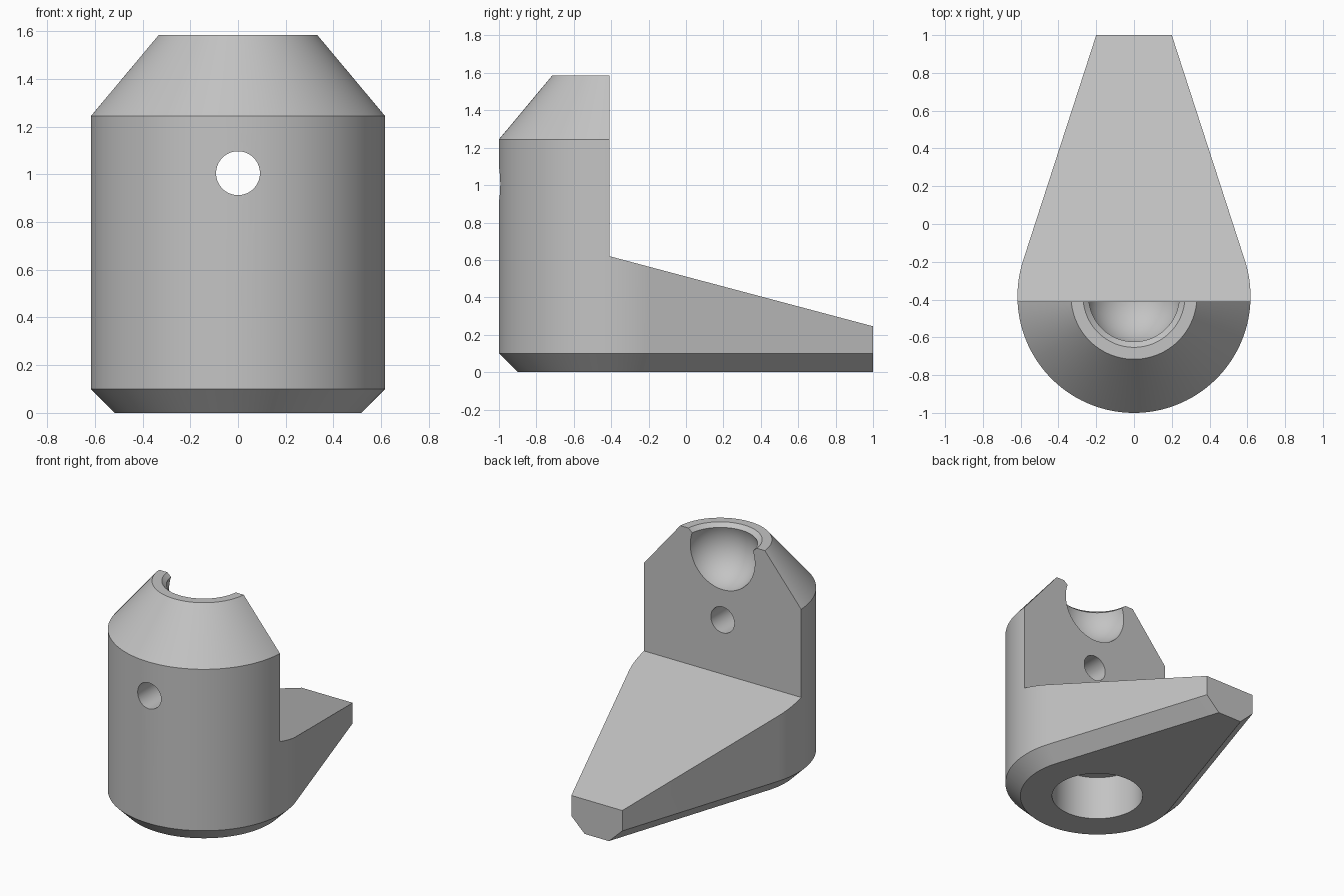
import bpy, bmesh
from math import sin, cos, pi, acos, atan2, hypot, sqrt
from mathutils import Matrix, Vector

if "Cube" in bpy.data.objects:
    bpy.data.objects.remove(bpy.data.objects["Cube"])

CY, R = -0.383, 0.617          # centre and radius of the round post
TAIL_X, TAIL_Y = 0.2, 1.0      # half width and end of the tapered foot
BEVEL = 0.1                    # chamfer around the underside
WALL_Y = -0.41                 # flat back of the post

grey = bpy.data.materials.new("plain grey")
grey.use_nodes = True
grey.diffuse_color = (0.55, 0.55, 0.55, 1)
grey.node_tree.nodes["Principled BSDF"].inputs["Base Color"].default_value = grey.diffuse_color


def make_object(name, bm):
    bmesh.ops.recalc_face_normals(bm, faces=bm.faces)
    mesh = bpy.data.meshes.new(name)
    bm.to_mesh(mesh)
    bm.free()
    obj = bpy.data.objects.new(name, mesh)
    mesh.materials.append(grey)
    bpy.context.collection.objects.link(obj)
    return obj


def loft(name, rings):
    """Skin a stack of equal rings and cap both ends."""
    bm = bmesh.new()
    loops = [[bm.verts.new(p) for p in ring] for ring in rings]
    n = len(loops[0])
    for low, high in zip(loops, loops[1:]):
        for i in range(n):
            j = (i + 1) % n
            bm.faces.new((low[i], low[j], high[j], high[i]))
    bm.faces.new(loops[0])
    bm.faces.new(loops[-1])
    return make_object(name, bm)


def lathe(name, profile, segments=96):
    """Solid of revolution about the post axis from (radius, height) pairs."""
    rings = [[(r * cos(2 * pi * i / segments), CY + r * sin(2 * pi * i / segments), z)
              for i in range(segments)] for r, z in profile]
    return loft(name, rings)


def cut(target, cutter):
    mod = target.modifiers.new(cutter.name, "BOOLEAN")
    mod.operation, mod.solver, mod.object = "DIFFERENCE", "EXACT", cutter
    bpy.context.view_layer.objects.active = target
    bpy.ops.object.modifier_apply(modifier=mod.name)
    bpy.data.objects.remove(cutter)


# Teardrop outline: an arc joined by tangent lines to the end of the foot
dx, dy = TAIL_X, TAIL_Y - CY
tangent = atan2(dy, dx) - acos(R / hypot(dx, dy))


def outline(z, inset=0.0, scale=1.0, steps=96):
    sweep = pi + 2 * tangent
    points = [((R - inset) * cos(tangent - sweep * i / steps),
               (R - inset) * sin(tangent - sweep * i / steps)) for i in range(steps + 1)]
    end_x = TAIL_X - inset / cos(tangent)
    points += [(-end_x, dy), (end_x, dy)]
    return [(x * scale, CY + y * scale, z) for x, y in points]


# Post and foot in one body: chamfered base, straight wall, conical top
body = loft("holder_body", [outline(0, BEVEL), outline(BEVEL), outline(1.245),
                            outline(1.585, scale=0.333 / R)])

# Clear the space behind the post, leaving the sloping foot
slope = (0.245 - 0.62) / (TAIL_Y - WALL_Y)
side = [(WALL_Y, 0.62), (1.3, 0.62 + slope * (1.3 - WALL_Y)), (1.3, 2), (WALL_Y, 2)]
cut(body, loft("back_cutter", [[(x, y, z) for y, z in side] for x in (-1, 1)]))

# Ball socket with a narrower chamfered mouth
BALL, BALL_Z, MOUTH = 0.255, 1.473, 0.24
start, stop = -pi / 2 + 0.02, acos(MOUTH / BALL)
ball = [(BALL * cos(a), BALL_Z + BALL * sin(a))
        for a in (start + (stop - start) * i / 32 for i in range(33))]
cut(body, lathe("socket_cutter", ball + [(0.27, 1.585), (0.27, 1.8)]))

# Blind bore in the underside
cut(body, lathe("bore_cutter", [(0.304, -0.2), (0.304, 0.318)]))

# Pin hole through the post from front to back
hole = [(0.092 * cos(2 * pi * i / 64), 1.005 + 0.092 * sin(2 * pi * i / 64)) for i in range(64)]
cut(body, loft("pin_cutter", [[(x, y, z) for x, z in hole] for y in (-1.2, 0)]))

# Smooth curved walls, crisp edges
bpy.ops.object.select_all(action="DESELECT")
body.select_set(True)
bpy.context.view_layer.objects.active = body
bpy.ops.object.shade_smooth_by_angle(angle=pi / 7)
